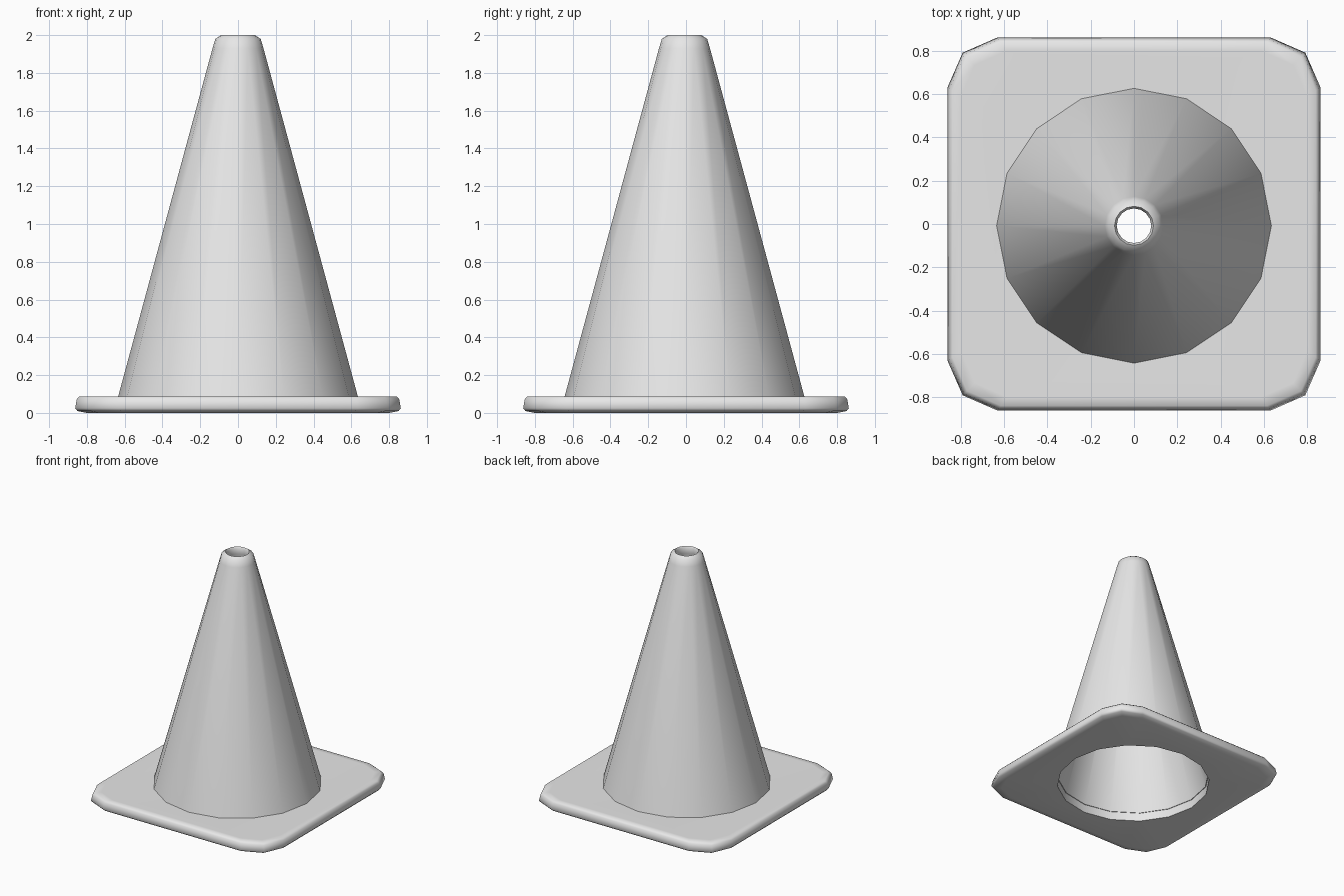
import bpy, bmesh
from math import cos, sin, pi, radians

if "Cube" in bpy.data.objects:
    bpy.data.objects.remove(bpy.data.objects["Cube"], do_unlink=True)

SIDES = 16
OFFSET_Y = -0.008

grey = bpy.data.materials.new("plain_grey")
grey.use_nodes = True
colour = (0.8, 0.8, 0.8, 1)
grey.diffuse_color = colour
grey.node_tree.nodes["Principled BSDF"].inputs["Base Color"].default_value = colour


def circle(r, z):
    return [(r * cos(2 * pi * i / SIDES), r * sin(2 * pi * i / SIDES) + OFFSET_Y, z)
            for i in range(SIDES)]


def rounded_square(half, z):
    # Three points per corner, turned a quarter at a time
    k = half / 0.86
    corner = [(0.86 * k, 0.63 * k), (0.79 * k, 0.79 * k), (0.63 * k, 0.86 * k)]
    points = []
    for q in range(4):
        c, s = round(cos(q * pi / 2)), round(sin(q * pi / 2))
        points += [(x * c - y * s, x * s + y * c, z) for x, y in corner]
    return points


def add_ring(bm, points):
    return [bm.verts.new(p) for p in points]


def skin(bm, rings, closed=False):
    pairs = list(zip(rings, rings[1:]))
    if closed:
        pairs.append((rings[-1], rings[0]))
    for a, b in pairs:
        for i in range(len(a)):
            j = (i + 1) % len(a)
            bm.faces.new((a[i], a[j], b[j], b[i]))


def finish(bm, name, angle):
    bmesh.ops.recalc_face_normals(bm, faces=bm.faces)
    mesh = bpy.data.meshes.new(name)
    bm.to_mesh(mesh)
    bm.free()
    mesh.materials.append(grey)
    obj = bpy.data.objects.new(name, mesh)
    bpy.context.collection.objects.link(obj)
    bpy.ops.object.select_all(action="DESELECT")
    obj.select_set(True)
    bpy.context.view_layer.objects.active = obj
    bpy.ops.object.shade_smooth_by_angle(angle=radians(angle))


# Hollow cone body with a rounded lip around the open tip
bm = bmesh.new()
profile = [(0.59, 0.07), (0.638, 0.07), (0.635, 0.085), (0.135, 1.93), (0.12, 1.98),
           (0.09, 2.0), (0.08, 1.985), (0.085, 1.94)]
skin(bm, [add_ring(bm, circle(r, z)) for r, z in profile], closed=True)
finish(bm, "cone_body", 50)

# Square base plate with cut corners, softened rim and a round hole
bm = bmesh.new()
rim = [(0.80, 0.088), (0.84, 0.088), (0.853, 0.075), (0.862, 0.025),
       (0.85, 0.01), (0.80, 0.0)]
outer = [add_ring(bm, rounded_square(h, z)) for h, z in rim]
hole = [add_ring(bm, circle(0.595, z)) for z in (0.084, 0.0)]
skin(bm, outer)
skin(bm, hole)


def loop_edges(ring):
    return [bm.edges.get((ring[i - 1], ring[i])) for i in range(len(ring))]


for square, ring in ((outer[0], hole[0]), (outer[-1], hole[1])):
    bmesh.ops.triangle_fill(bm, use_beauty=True, use_dissolve=False, normal=(0, 0, 1),
                            edges=loop_edges(square) + loop_edges(ring))
finish(bm, "base_plate", 60)
